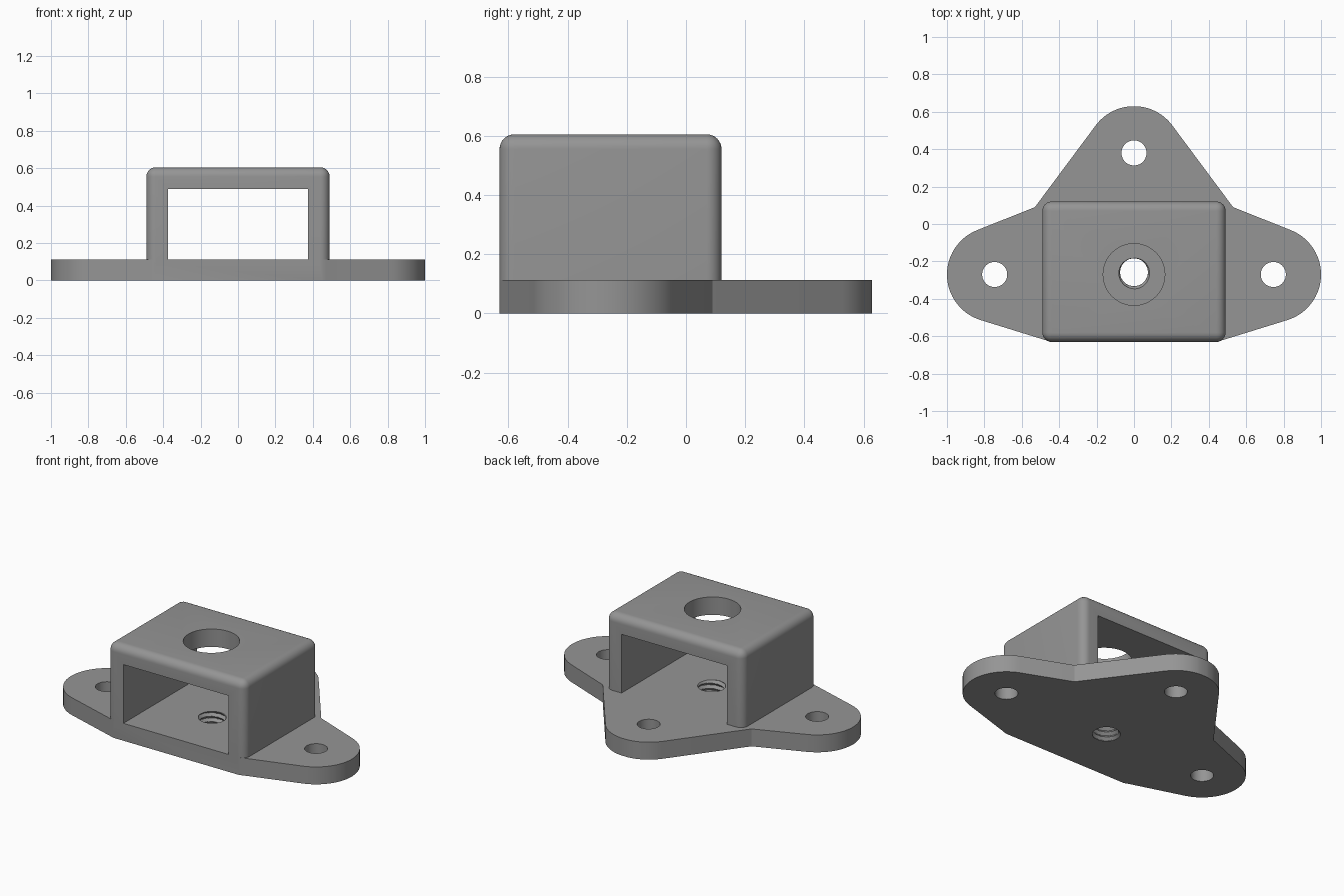
import bpy, bmesh, math

if "Cube" in bpy.data.objects:
    bpy.data.objects.remove(bpy.data.objects["Cube"])

grey = bpy.data.materials.new("mid_grey")
grey.diffuse_color = (0.3, 0.3, 0.3, 1)
grey.use_nodes = True
grey.node_tree.nodes["Principled BSDF"].inputs["Base Color"].default_value = grey.diffuse_color


def make_object(name, bm):
    bmesh.ops.recalc_face_normals(bm, faces=bm.faces[:])
    mesh = bpy.data.meshes.new(name)
    bm.to_mesh(mesh)
    bm.free()
    mesh.materials.append(grey)
    obj = bpy.data.objects.new(name, mesh)
    bpy.context.collection.objects.link(obj)
    return obj


def box(name, lo, hi, radius=0):
    bm = bmesh.new()
    bmesh.ops.create_cube(bm, size=1)
    for v in bm.verts:
        v.co = [a + (c + 0.5) * (b - a) for a, b, c in zip(lo, hi, v.co)]
    if radius:  # round every edge except those of the underside
        edges = [e for e in bm.edges if max(v.co.z for v in e.verts) > lo[2] + 0.01]
        bmesh.ops.bevel(bm, geom=edges, offset=radius, segments=8,
                        profile=0.5, affect='EDGES')
    return make_object(name, bm)


def prism(name, points, z0, z1):
    bm = bmesh.new()
    face = bm.faces.new([bm.verts.new((x, y, z0)) for x, y in points])
    top = bmesh.ops.extrude_face_region(bm, geom=[face])["geom"]
    for v in top:
        if isinstance(v, bmesh.types.BMVert):
            v.co.z = z1
    return make_object(name, bm)


def arc(cx, cy, r, a0, a1, n):
    angles = [math.radians(a0 + (a1 - a0) * i / n) for i in range(n + 1)]
    return [(cx + r * math.cos(a), cy + r * math.sin(a)) for a in angles]


def combine(target, other, operation):
    mod = target.modifiers.new(operation.lower(), 'BOOLEAN')
    mod.operation, mod.object, mod.solver = operation, other, 'EXACT'
    bpy.context.view_layer.objects.active = target
    bpy.ops.object.modifier_apply(modifier=mod.name)
    bpy.data.objects.remove(other, do_unlink=True)


def drill(target, x, y, r, z0, z1):
    combine(target, prism("drill", arc(x, y, r, 0, 352.5, 47), z0, z1), 'DIFFERENCE')


def thread_tap(x, y, r, depth, pitch, z0, z1, sides=48, rows=60):
    # solid rod whose radius follows a helical zigzag
    bm = bmesh.new()
    rings = []
    for j in range(rows + 1):
        z = z0 + (z1 - z0) * j / rows
        ring = []
        for i in range(sides):
            phase = (z / pitch - i / sides) % 1
            rr = r + depth * (1 - abs(2 * phase - 1))
            a = math.tau * i / sides
            ring.append(bm.verts.new((x + rr * math.cos(a), y + rr * math.sin(a), z)))
        rings.append(ring)
    for lower, upper in zip(rings, rings[1:]):
        for i in range(sides):
            k = (i + 1) % sides
            bm.faces.new((lower[i], lower[k], upper[k], upper[i]))
    bm.faces.new(rings[0])
    bm.faces.new(rings[-1])
    bmesh.ops.triangulate(bm, faces=bm.faces[:])
    return make_object("thread_tap", bm)


# Three-lobed base plate: right half outline, mirrored for the left
right = [(0.45, -0.63), (0.47, -0.622)]
right += arc(0.745, -0.27, 0.255, -73, 68, 28)
right += [(0.53, 0.09)]
right += arc(0, 0.375, 0.255, 37, 84, 10)
outline = right + [(-x, y) for x, y in reversed(right)]
bracket = prism("mounting_bracket", outline, 0, 0.112)

# Rounded housing with a rectangular tunnel and a round top opening
housing = box("housing", (-0.49, -0.63, 0.09), (0.49, 0.12, 0.605), 0.05)
combine(housing, box("tunnel", (-0.375, -1, 0), (0.375, 1, 0.49)), 'DIFFERENCE')
drill(housing, 0, -0.27, 0.165, 0.4, 0.8)
combine(bracket, housing, 'UNION')

# Screw holes in the lobes
for x, y in ((-0.745, -0.27), (0.745, -0.27), (0, 0.38)):
    drill(bracket, x, y, 0.067, -0.1, 0.2)

# Threaded centre hole
combine(bracket, thread_tap(0, -0.258, 0.074, 0.016, 0.034, -0.02, 0.14), 'DIFFERENCE')

bpy.ops.object.select_all(action='DESELECT')
bracket.select_set(True)
bpy.context.view_layer.objects.active = bracket
bpy.ops.object.shade_smooth_by_angle(angle=math.radians(25))
